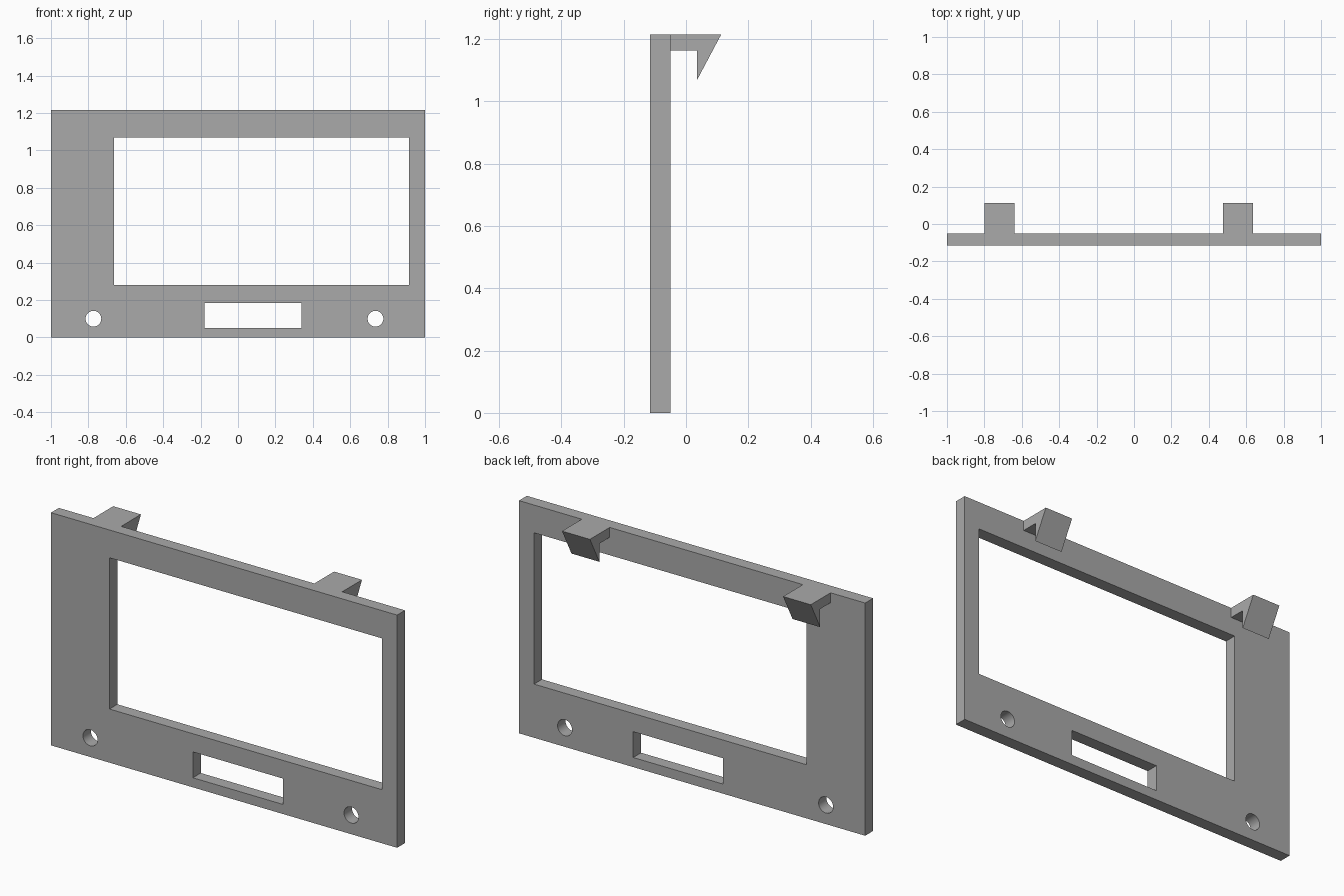
import bpy
import bmesh
from math import radians
from mathutils import Matrix, Vector

if "Cube" in bpy.data.objects:
    bpy.data.objects.remove(bpy.data.objects["Cube"], do_unlink=True)

FRONT, BACK, TOP = -0.115, -0.05, 1.215

grey = bpy.data.materials.new("plain_grey")
grey.use_nodes = True
COLOUR = (0.4, 0.4, 0.4, 1)
grey.diffuse_color = COLOUR
grey.node_tree.nodes["Principled BSDF"].inputs["Base Color"].default_value = COLOUR


def finish(name, bm):
    bmesh.ops.recalc_face_normals(bm, faces=bm.faces)
    mesh = bpy.data.meshes.new(name)
    bm.to_mesh(mesh)
    bm.free()
    mesh.materials.append(grey)
    obj = bpy.data.objects.new(name, mesh)
    bpy.context.collection.objects.link(obj)
    return obj


def box(name, x0, x1, y0, y1, z0, z1):
    bm = bmesh.new()
    bmesh.ops.create_cube(bm, size=1)
    bmesh.ops.scale(bm, vec=(x1 - x0, y1 - y0, z1 - z0), verts=bm.verts)
    bmesh.ops.translate(bm, vec=((x0 + x1) / 2, (y0 + y1) / 2, (z0 + z1) / 2), verts=bm.verts)
    return finish(name, bm)


def pin(name, x, z, radius):
    bm = bmesh.new()
    place = Matrix.Translation((x, (FRONT + BACK) / 2, z)) @ Matrix.Rotation(radians(90), 4, "X")
    bmesh.ops.create_cone(bm, cap_ends=True, segments=48, radius1=radius,
                          radius2=radius, depth=0.3, matrix=place)
    return finish(name, bm)


def hook(name, x0, x1):
    # Barbed clip profile, extruded sideways
    profile = [(BACK, TOP), (0.113, TOP), (0.035, 1.068), (0.035, 1.163), (BACK, 1.163)]
    bm = bmesh.new()
    face = bm.faces.new([bm.verts.new((x0, y, z)) for y, z in profile])
    moved = bmesh.ops.extrude_face_region(bm, geom=[face])["geom"]
    bmesh.ops.translate(bm, vec=Vector((x1 - x0, 0, 0)),
                        verts=[v for v in moved if isinstance(v, bmesh.types.BMVert)])
    return finish(name, bm)


# Flat panel with its openings
panel = box("front_panel", -1, 1, FRONT, BACK, 0, TOP)
cutters = [
    box("screen_cutter", -0.662, 0.913, -0.3, 0.1, 0.28, 1.07),
    box("slot_cutter", -0.18, 0.34, -0.3, 0.1, 0.05, 0.185),
    pin("right_hole_cutter", -0.773, 0.1, 0.042),
    pin("left_hole_cutter", 0.735, 0.1, 0.042),
]
for cutter in cutters:
    cutter.hide_render = True
    cut = panel.modifiers.new(cutter.name, "BOOLEAN")
    cut.operation = "DIFFERENCE"
    cut.solver = "EXACT"
    cut.object = cutter

# Bake the cuts and drop the cutters
bpy.context.view_layer.update()
baked = bpy.data.meshes.new_from_object(panel.evaluated_get(bpy.context.evaluated_depsgraph_get()))
panel.modifiers.clear()
panel.data = baked
for cutter in cutters:
    bpy.data.objects.remove(cutter, do_unlink=True)

# Smooth hole walls, sharp edges elsewhere
bpy.ops.object.select_all(action="DESELECT")
panel.select_set(True)
bpy.context.view_layer.objects.active = panel
bpy.ops.object.shade_smooth_by_angle(angle=radians(30))

# Clips along the top of the back
hook("right_clip", -0.8, -0.64)
hook("left_clip", 0.476, 0.637)
